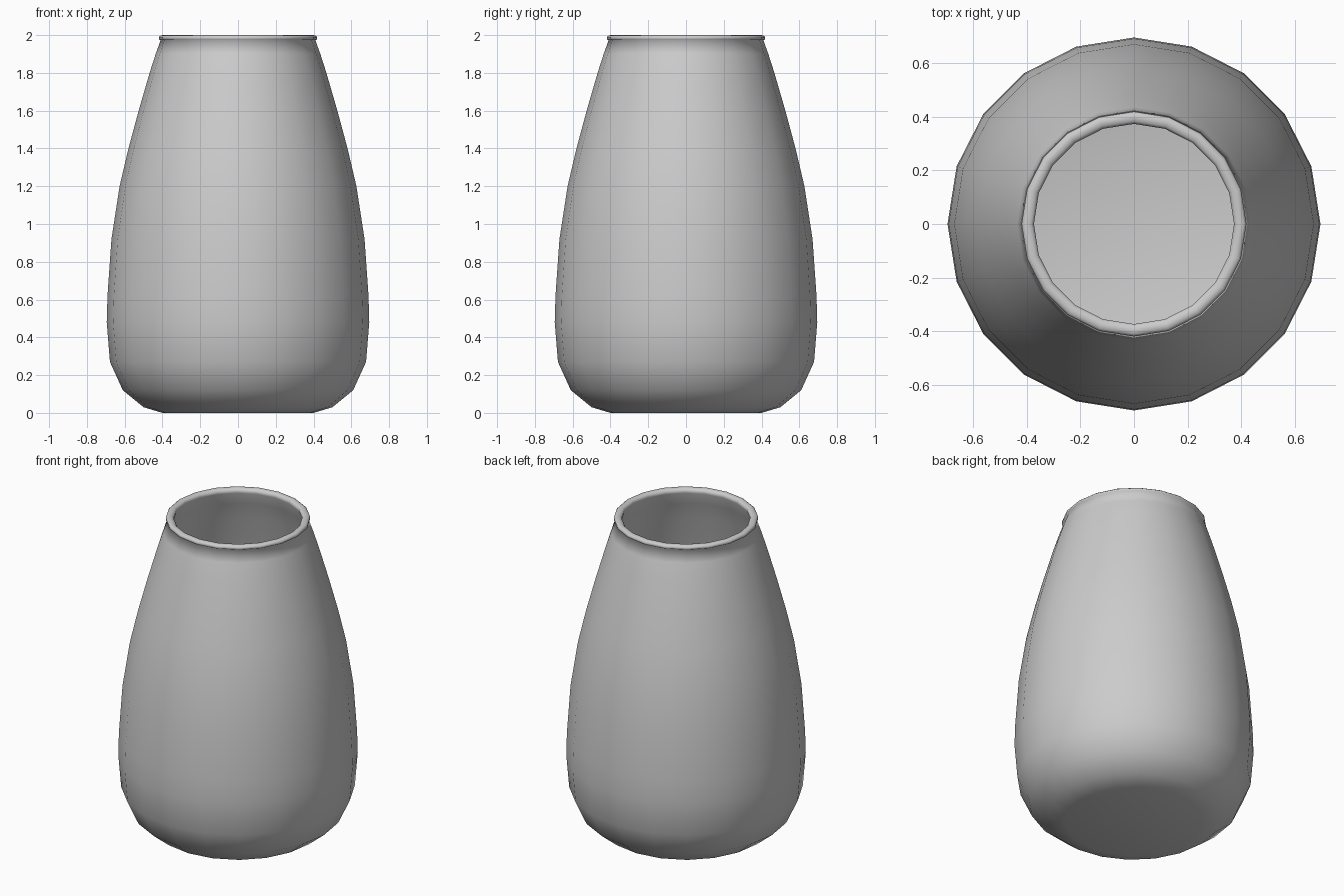
import bpy, bmesh, math

if "Cube" in bpy.data.objects:
    bpy.data.objects.remove(bpy.data.objects["Cube"])

SIDES = 20

# Half profile (radius, height): outer base and wall, rolled lip, inner wall and floor
outer = [(0.40, 0), (0.50, 0.03), (0.61, 0.12), (0.678, 0.27), (0.695, 0.48),
         (0.691, 0.62), (0.67, 0.92), (0.627, 1.2), (0.58, 1.4), (0.526, 1.6),
         (0.468, 1.8), (0.436, 1.9), (0.41, 1.972)]
lip = [(0.419, 1.978), (0.419, 1.99), (0.41, 1.998), (0.397, 2.0), (0.383, 1.997),
       (0.373, 1.987), (0.374, 1.972)]
inner = [(0.408, 1.89), (0.44, 1.79), (0.498, 1.59), (0.552, 1.39), (0.599, 1.19),
         (0.642, 0.91), (0.663, 0.62), (0.667, 0.48), (0.65, 0.28), (0.588, 0.14),
         (0.487, 0.058), (0.395, 0.03)]


def lathe(name, profile):
    bm = bmesh.new()
    rings = []
    for r, z in profile:
        rings.append([bm.verts.new((r * math.cos(2 * math.pi * i / SIDES),
                                    r * math.sin(2 * math.pi * i / SIDES), z))
                      for i in range(SIDES)])
    for a, b in zip(rings, rings[1:]):
        for i in range(SIDES):
            j = (i + 1) % SIDES
            bm.faces.new((a[i], a[j], b[j], b[i]))
    # Underside and inner floor
    bm.faces.new(rings[0][::-1])
    bm.faces.new(rings[-1])
    mesh = bpy.data.meshes.new(name)
    bm.to_mesh(mesh)
    bm.free()
    obj = bpy.data.objects.new(name, mesh)
    bpy.context.collection.objects.link(obj)
    for p in mesh.polygons:
        p.use_smooth = True
    return obj


# Vase body with lip
lathe("vase", outer + lip + inner)
